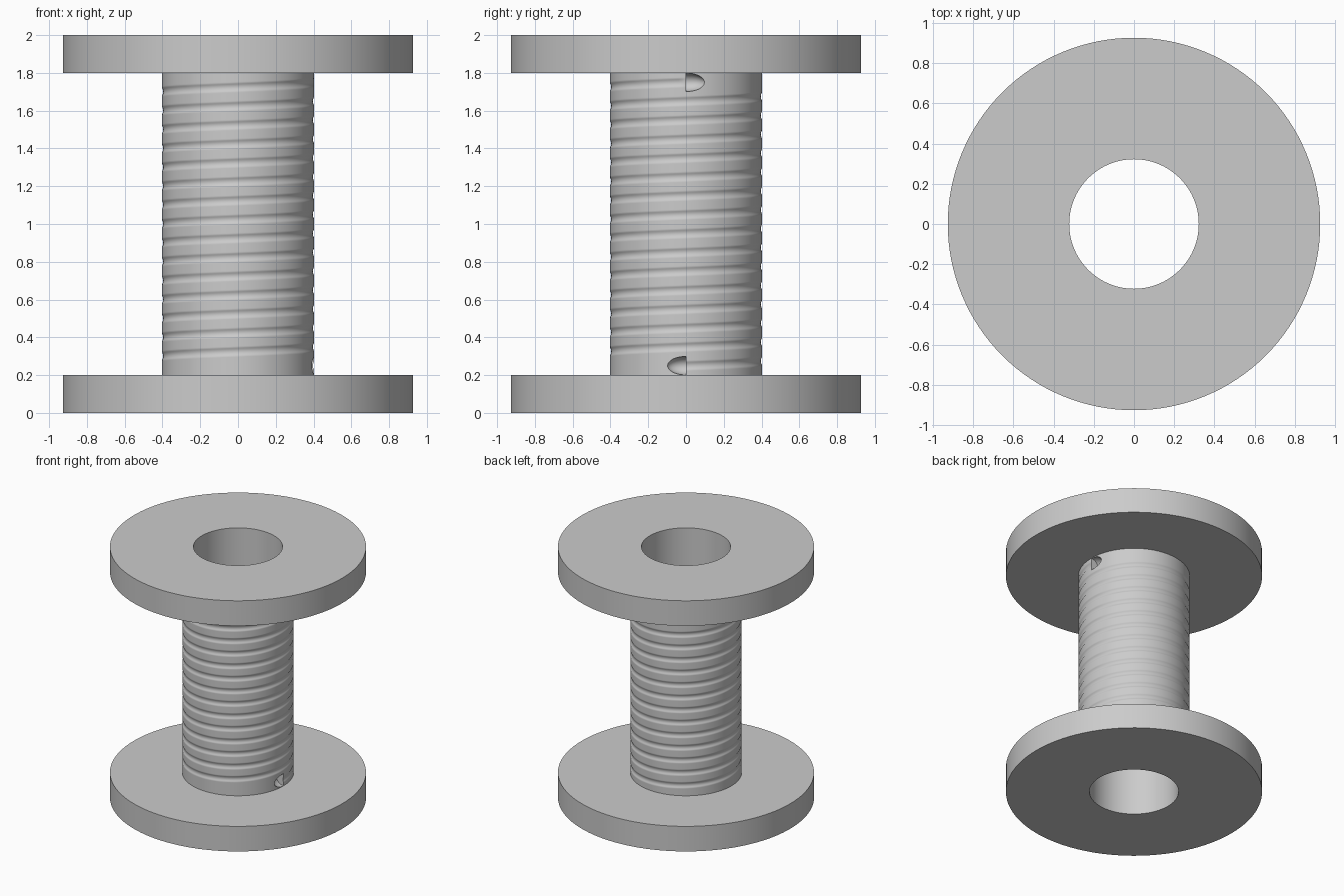
import bpy, bmesh, math
from mathutils import Matrix

if "Cube" in bpy.data.objects:
    bpy.data.objects.remove(bpy.data.objects["Cube"])

SEG = 128
FLANGE_R, BORE_R, CORE_R = 0.926, 0.322, 0.403
Z0, Z1, PITCH = 0.25, 1.75, 0.1
GROOVE_HALF, GROOVE_DEPTH = 0.022, 0.007


def groove_radius(z, a):
    """Core radius with one rounded helical groove, running from Z0 to Z1."""
    start = Z0 + PITCH * a / (2 * math.pi)
    turn = round((z - start) / PITCH)
    turn = min(max(turn, 0), round((Z1 - Z0) / PITCH) - 1)
    d = abs(z - start - turn * PITCH) / GROOVE_HALF
    return CORE_R - GROOVE_DEPTH * max(0, 1 - d * d)


# Spool: one turned closed profile, with the winding groove in the core
rows = 320
profile = [(BORE_R, 0), (FLANGE_R, 0), (FLANGE_R, 0.2)]
profile += [(None, 0.2 + 1.6 * i / rows) for i in range(rows + 1)]
profile += [(FLANGE_R, 1.8), (FLANGE_R, 2), (BORE_R, 2)]

bm = bmesh.new()
rings = []
for r, z in profile:
    ring = []
    for j in range(SEG):
        a = 2 * math.pi * j / SEG
        rr = groove_radius(z, a) if r is None else r
        ring.append(bm.verts.new((rr * math.cos(a), rr * math.sin(a), z)))
    rings.append(ring)
for i, lower in enumerate(rings):
    upper = rings[(i + 1) % len(rings)]
    for j in range(SEG):
        k = (j + 1) % SEG
        bm.faces.new((lower[j], lower[k], upper[k], upper[j]))
bmesh.ops.recalc_face_normals(bm, faces=bm.faces)
mesh = bpy.data.meshes.new("spool")
bm.to_mesh(mesh)
bm.free()
spool = bpy.data.objects.new("spool", mesh)
bpy.context.collection.objects.link(spool)


def cord_pocket(name, z, side):
    """Cut a half-rounded pocket where the cord enters the core."""
    cb = bmesh.new()
    bmesh.ops.create_uvsphere(cb, u_segments=32, v_segments=16, radius=1,
                              matrix=Matrix.Translation((CORE_R, 0, z)) @
                              Matrix.Diagonal((0.06, 0.1, 0.049, 1)))
    cut = bmesh.ops.bisect_plane(cb, geom=cb.verts[:] + cb.edges[:] + cb.faces[:],
                                 plane_co=(0, 0.001 * side, 0),
                                 plane_no=(0, -side, 0), clear_outer=True)
    edges = [e for e in cut["geom_cut"] if isinstance(e, bmesh.types.BMEdge)]
    bmesh.ops.holes_fill(cb, edges=edges)
    bmesh.ops.recalc_face_normals(cb, faces=cb.faces)
    me = bpy.data.meshes.new(name)
    cb.to_mesh(me)
    cb.free()
    cutter = bpy.data.objects.new(name, me)
    bpy.context.collection.objects.link(cutter)
    cutter.hide_render = True
    mod = spool.modifiers.new(name, 'BOOLEAN')
    mod.operation = 'DIFFERENCE'
    mod.solver = 'EXACT'
    mod.object = cutter
    bpy.context.view_layer.objects.active = spool
    bpy.ops.object.modifier_apply(modifier=mod.name)
    bpy.data.objects.remove(cutter)


# Pockets at both ends of the groove
cord_pocket("lower_pocket", Z0, -1)
cord_pocket("upper_pocket", Z1, 1)

bpy.ops.object.select_all(action='DESELECT')
spool.select_set(True)
bpy.context.view_layer.objects.active = spool
bpy.ops.object.shade_smooth_by_angle(angle=math.radians(35))
